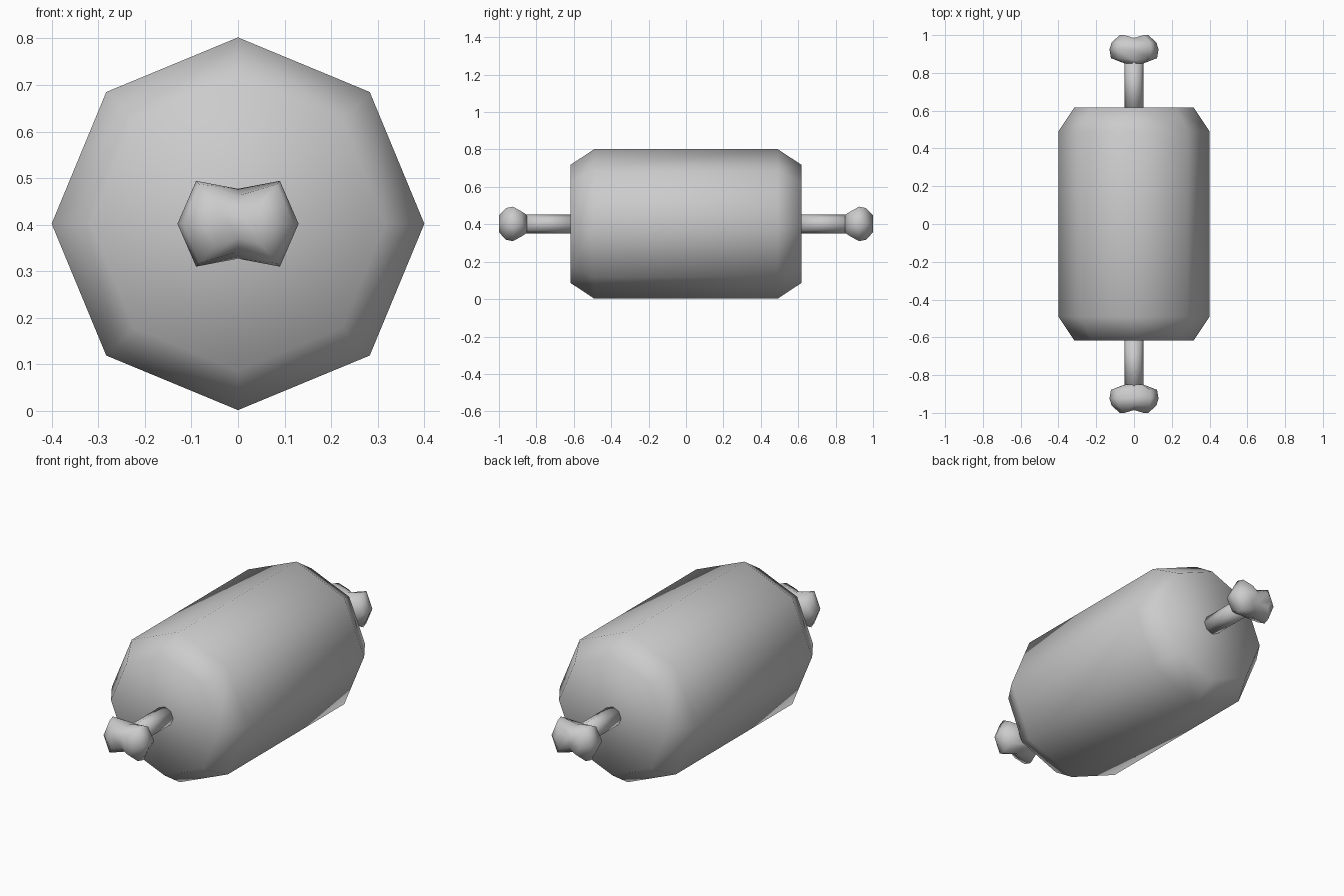
import bpy, bmesh
from math import sin, cos, pi

if "Cube" in bpy.data.objects:
    bpy.data.objects.remove(bpy.data.objects["Cube"])

CZ = 0.402


def octagon(y, r):
    return [(r * cos(i * pi / 4), y, CZ + r * sin(i * pi / 4)) for i in range(8)]


def knob_ring(y, xo, xm, zm, zw, yw):
    # eight points: two lobes pinched together at x = 0
    pts = [(xo, y, 0), (xm, y, zm), (0, yw, zw), (-xm, y, zm),
           (-xo, y, 0), (-xm, y, -zm), (0, yw, -zw), (xm, y, -zm)]
    return [(x, yy, z + CZ) for x, yy, z in pts]


def loft(name, rings, caps, flip=False):
    bm = bmesh.new()
    vs = [[bm.verts.new((x, -y if flip else y, z)) for x, y, z in r] for r in rings]
    for a, b in zip(vs, vs[1:]):
        for i in range(8):
            j = (i + 1) % 8
            bm.faces.new((a[i], a[j], b[j], b[i]))
    for end, loops in ((vs[0], caps[0]), (vs[-1], caps[1])):
        for loop in loops:
            bm.faces.new([end[i] for i in loop])
    bmesh.ops.recalc_face_normals(bm, faces=bm.faces[:])
    for f in bm.faces:
        f.smooth = True
    me = bpy.data.meshes.new(name)
    bm.to_mesh(me)
    bm.free()
    ob = bpy.data.objects.new(name, me)
    bpy.context.collection.objects.link(ob)
    return ob


full = [list(range(8))]
lobes = [[6, 7, 0, 1, 2], [2, 3, 4, 5, 6]]

# meat: octagonal barrel with chamfered ends
loft("meat", [octagon(-0.617, 0.316), octagon(-0.49, 0.4),
              octagon(0.49, 0.4), octagon(0.617, 0.316)], (full, full))

# bone: a shaft and a two-lobed knob at each end
for side, flip in (("back", False), ("front", True)):
    loft(side + "_bone_shaft", [octagon(0.6, 0.05), octagon(0.87, 0.05)], (full, full), flip)
    loft(side + "_bone_knob", [
        knob_ring(0.85, 0.05, 0.045, 0.048, 0.045, 0.85),
        knob_ring(0.878, 0.122, 0.085, 0.066, 0.055, 0.865),
        knob_ring(0.925, 0.13, 0.09, 0.092, 0.075, 0.92),
        knob_ring(0.962, 0.118, 0.083, 0.085, 0.06, 0.955),
        knob_ring(1.0, 0.075, 0.05, 0.045, 0.03, 0.985)], (full, lobes), flip)
